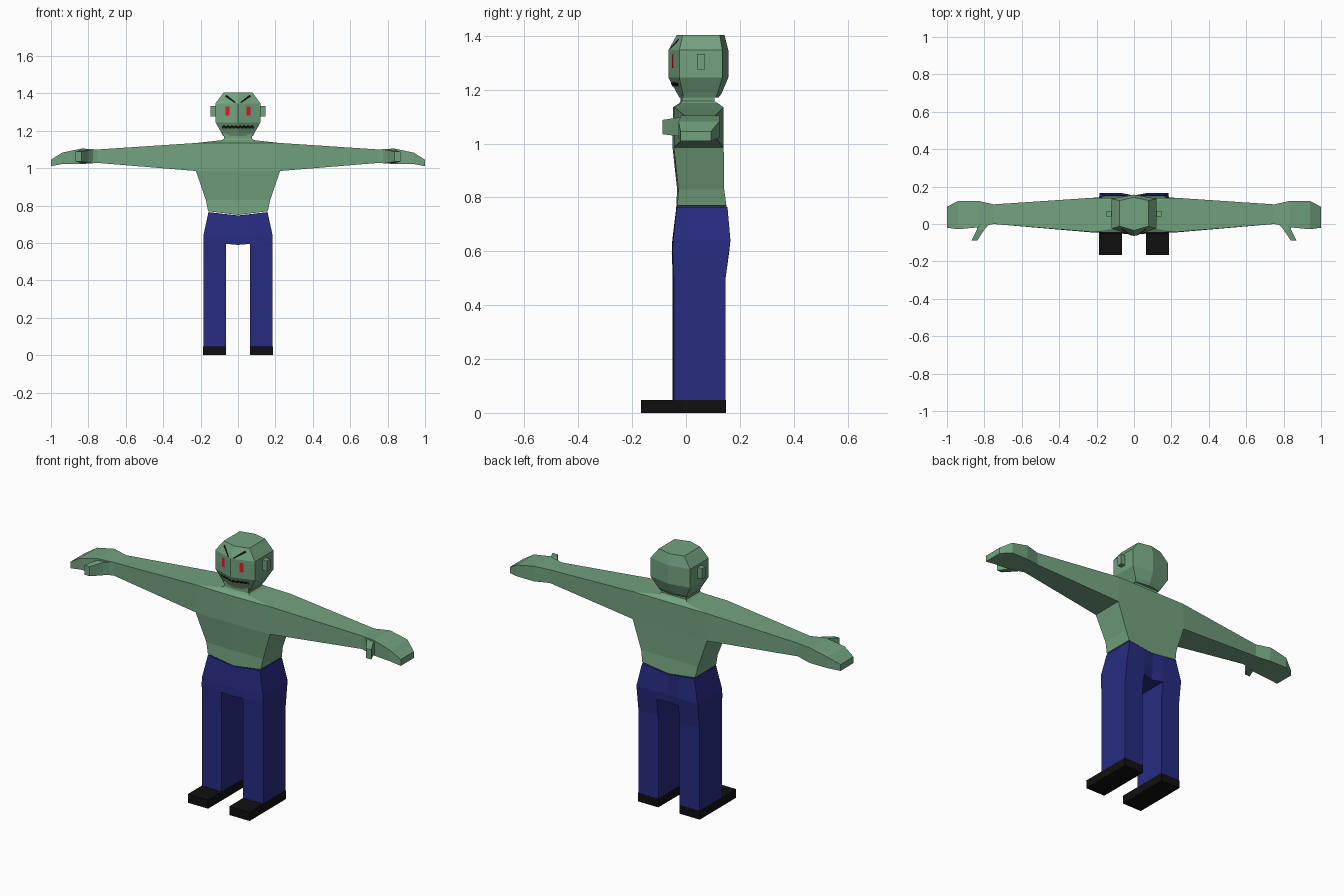
import bpy, bmesh
from mathutils import Vector
from mathutils.bvhtree import BVHTree

if "Cube" in bpy.data.objects:
    bpy.data.objects.remove(bpy.data.objects["Cube"])


def material(name, rgb):
    m = bpy.data.materials.new(name)
    m.diffuse_color = (*rgb, 1)
    m.use_nodes = True
    m.node_tree.nodes["Principled BSDF"].inputs["Base Color"].default_value = m.diffuse_color
    return m


SKIN = material("green_skin", (0.17, 0.36, 0.21))
BLUE = material("blue_cloth", (0.02, 0.025, 0.22))
BLACK = material("black", (0.005, 0.005, 0.005))
RED = material("red", (0.75, 0.01, 0.02))


def finish(name, bm, mat):
    """Turn the right half into an object mirrored across x = 0."""
    bmesh.ops.recalc_face_normals(bm, faces=bm.faces)
    me = bpy.data.meshes.new(name)
    bm.to_mesh(me)
    me.materials.append(mat)
    ob = bpy.data.objects.new(name, me)
    bpy.context.collection.objects.link(ob)
    ob.modifiers.new("mirror", "MIRROR").use_clip = True
    return ob


def add(bm, points):
    return [bm.verts.new(p) for p in points]


def loft(bm, rings, closed=True, skip=()):
    """Skin consecutive rings; skip holds (ring, side) faces to leave open."""
    for r, (a, b) in enumerate(zip(rings, rings[1:])):
        n = len(a)
        for i in range(n if closed else n - 1):
            if (r, i) not in skip:
                j = (i + 1) % n
                bm.faces.new((a[i], a[j], b[j], b[i]))


def half_ring(w, yf, yb, z, bulge_f=0.005, bulge_b=0.0, dip=0.0):
    """Open half section: front centre, front corner, back corner, back centre."""
    return [(0, yf - bulge_f, z - dip), (w, yf, z), (w, yb, z), (0, yb + bulge_b, z - dip)]


def x_ring(x, yf, yb, z0, z1):
    return [(x, yf, z0), (x, yb, z0), (x, yb, z1), (x, yf, z1)]


def box(name, x, y, z, mat):
    bm = bmesh.new()
    rings = [add(bm, x_ring(v, *y, *z)) for v in x]
    loft(bm, rings)
    bm.faces.new(rings[0])
    bm.faces.new(rings[1])
    return finish(name, bm, mat)


# Torso, neck, arms and hands in one skin
bm = bmesh.new()
body = [add(bm, half_ring(*r)) for r in (
    (0.16, -0.032, 0.15, 0.77, 0.005, 0, 0.02),
    (0.172, -0.028, 0.142, 0.83),
    (0.225, -0.045, 0.14, 0.985),
    (0.22, -0.043, 0.14, 1.135),
    (0.085, -0.02, 0.118, 1.15),
    (0.075, -0.015, 0.105, 1.158),
    (0.075, -0.015, 0.105, 1.185))]
loft(bm, body, closed=False, skip={(2, 1)})
bm.faces.new(body[0])
bm.faces.new(body[-1])
arm = [[body[2][1], body[2][2], body[3][2], body[3][1]]]
arm += [add(bm, x_ring(*r)) for r in (
    (0.75, 0.0, 0.105, 1.028, 1.1),
    (0.835, -0.018, 0.124, 1.022, 1.105),
    (0.94, -0.028, 0.124, 1.022, 1.083),
    (1.0, -0.02, 0.092, 1.01, 1.045))]
loft(bm, arm)
bm.faces.new(arm[-1])
finish("torso_and_arms", bm, SKIN)

# Thumbs, angled forward and outward
bm = bmesh.new()
thumb = [add(bm, [(x0, y, z0), (x1, y, z0), (x1, y, z1), (x0, y, z1)])
         for x0, x1, y, z0, z1 in (
    (0.76, 0.835, 0.01, 1.03, 1.095),
    (0.80, 0.84, -0.03, 1.028, 1.097),
    (0.837, 0.868, -0.087, 1.035, 1.088))]
loft(bm, thumb)
bm.faces.new(thumb[0])
bm.faces.new(thumb[-1])
finish("thumb", bm, SKIN)

# Trousers: hips split into a crotch panel and a leg
bm = bmesh.new()
hips = []
for w, inner, yf, yb, ybc, z, dip in (
        (0.158, 0.06, -0.035, 0.154, 0.152, 0.765, 0.018),
        (0.185, 0.065, -0.048, 0.165, 0.152, 0.64, 0.0),
        (0.185, 0.065, -0.05, 0.16, 0.145, 0.605, 0.015)):
    d = dip * (1 - inner / w)
    hips.append(add(bm, [(0, yf - 0.003, z - dip), (inner, yf - 0.002, z - d), (w, yf, z),
                         (w, yb, z), (inner, yb, z - d), (0, ybc, z - dip)]))
loft(bm, hips, closed=False)
bm.faces.new(hips[0])
bm.faces.new((hips[2][0], hips[2][1], hips[2][4], hips[2][5]))
leg = [hips[2][1:5]]
for z in (0.5, 0.045):
    leg.append(add(bm, [(0.065, -0.05, z), (0.185, -0.045, z),
                        (0.185, 0.147, z), (0.065, 0.147, z)]))
loft(bm, leg)
bm.faces.new(leg[-1])
finish("trousers", bm, BLUE)

# Shoes
box("shoe", (0.064, 0.187), (-0.167, 0.148), (0, 0.047), BLACK)

# Head
bm = bmesh.new()
head = [add(bm, half_ring(*r)) for r in (
    (0.08, -0.01, 0.11, 1.172, 0.015, 0.012),
    (0.088, -0.012, 0.118, 1.188, 0.022, 0.015),
    (0.12, -0.025, 0.135, 1.245, 0.04, 0.022),
    (0.12, -0.025, 0.135, 1.347, 0.04, 0.022),
    (0.077, -0.012, 0.125, 1.404, 0.022, 0.018))]
loft(bm, head, closed=False)
bm.faces.new(head[0])
bm.faces.new(head[-1])
bmesh.ops.recalc_face_normals(bm, faces=bm.faces)
surface = BVHTree.FromBMesh(bm)
finish("head", bm, SKIN)

# Ears
box("ear", (0.115, 0.147), (0.04, 0.07), (1.275, 1.333), SKIN)


def face_patch(name, polygons, mat):
    """Flat markings given in (x, z), projected onto the front of the head."""
    bm = bmesh.new()
    for poly in polygons:
        verts = []
        for x, z in poly:
            hit = surface.ray_cast(Vector((x, -1, z)), Vector((0, 1, 0)))
            verts.append(bm.verts.new(hit[0] + Vector((0, -0.003, 0))))
        bm.faces.new(verts)
    return finish(name, bm, mat)


# Eyes, slanted brows and jagged mouth
face_patch("eye", [[(0.046, 1.281), (0.066, 1.281), (0.066, 1.331), (0.046, 1.331)]], RED)
face_patch("brow", [[(0.01, 1.351), (0.018, 1.349), (0.07, 1.384), (0.062, 1.393)]], BLACK)
step = 0.021
mouth = []
for i in range(4):
    x = 0.001 + i * step
    mouth.append([(x, 1.223), (x, 1.212), (x + step * 0.3, 1.212), (x + step / 2, 1.22),
                  (x + step * 0.7, 1.212), (x + step, 1.212), (x + step, 1.223),
                  (x + step / 2, 1.231)])
face_patch("mouth", mouth, BLACK)
